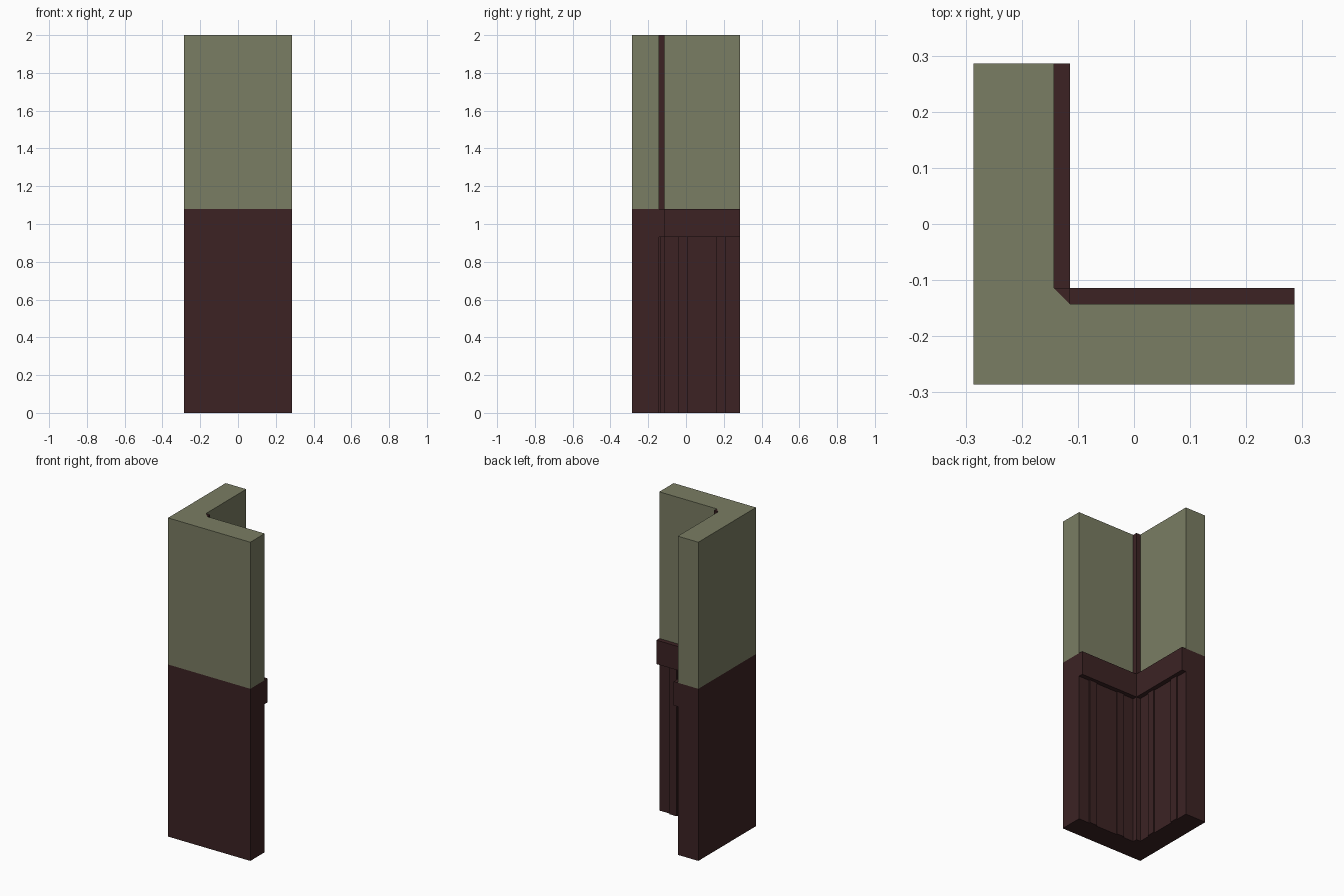
import bpy, bmesh
from mathutils import Vector

if "Cube" in bpy.data.objects:
    bpy.data.objects.remove(bpy.data.objects["Cube"])

H = 0.2857      # half footprint
W = -0.1429     # inner wall plane
R = -0.1143     # inner plane of rail and corner post
SPLIT = 1.08    # top of the brown wainscot
TOP = 2.0


def make_mat(name, rgb):
    m = bpy.data.materials.new(name)
    m.diffuse_color = (*rgb, 1)
    m.use_nodes = True
    m.node_tree.nodes["Principled BSDF"].inputs["Base Color"].default_value = m.diffuse_color
    return m


green = make_mat("olive green paint", (0.195, 0.205, 0.125))
brown = make_mat("dark red brown wood", (0.045, 0.0165, 0.0175))


def prism(name, pts, z0, z1, mats, edit=None):
    """Extrude a flat outline upward into a solid."""
    bm = bmesh.new()
    base = bm.faces.new([bm.verts.new((x, y, z0)) for x, y in pts])
    ext = bmesh.ops.extrude_face_region(bm, geom=[base], use_keep_orig=True)
    for v in ext["geom"]:
        if isinstance(v, bmesh.types.BMVert):
            v.co.z = z1
    bmesh.ops.recalc_face_normals(bm, faces=bm.faces)
    if edit:
        edit(bm)
    me = bpy.data.meshes.new(name)
    bm.to_mesh(me)
    bm.free()
    for m in mats:
        me.materials.append(m)
    ob = bpy.data.objects.new(name, me)
    bpy.context.collection.objects.link(ob)
    return ob


def ell(a, b):
    """L outline with outer corner at (a, a), inner corner at (b, b)."""
    return [(a, a), (H, a), (H, b), (b, b), (b, H), (a, H)]


def rect(x0, x1, y0, y1):
    return [(x0, y0), (x1, y0), (x1, y1), (x0, y1)]


def cut(bm, co, no):
    bmesh.ops.bisect_plane(bm, geom=bm.verts[:] + bm.edges[:] + bm.faces[:],
                           plane_co=co, plane_no=no)


# Corner wall: green above, brown below
def two_tone(bm):
    cut(bm, (0, 0, SPLIT), (0, 0, 1))
    for f in bm.faces:
        f.material_index = 1 if f.calc_center_median().z < SPLIT else 0


prism("corner_wall", ell(-H, W), 0, TOP, [green, brown], two_tone)

# Chair rail around the inside
prism("chair_rail", ell(W, R), 0.93, SPLIT, [brown])


# Inner corner post, its top split diagonally in two colours
def post_top(bm):
    mid = (W + R) / 2
    cut(bm, (mid, mid, 0), (1, 1, 0))
    for f in bm.faces:
        c = f.calc_center_median()
        f.material_index = 1 if f.normal.z > 0.9 and c.x + c.y < 2 * mid else 0


prism("corner_post", rect(W, R, W, R), 0, TOP, [brown, green], post_top)

# Thin vertical battens on both inner faces below the rail
T = 0.008
for i, s in enumerate((R + 0.075, R + 0.275)):
    prism(f"batten_side_{i}", rect(s, s + 0.05, W, W + T), 0, 0.93, [brown])
    prism(f"batten_back_{i}", rect(W, W + T, s, s + 0.05), 0, 0.93, [brown])
